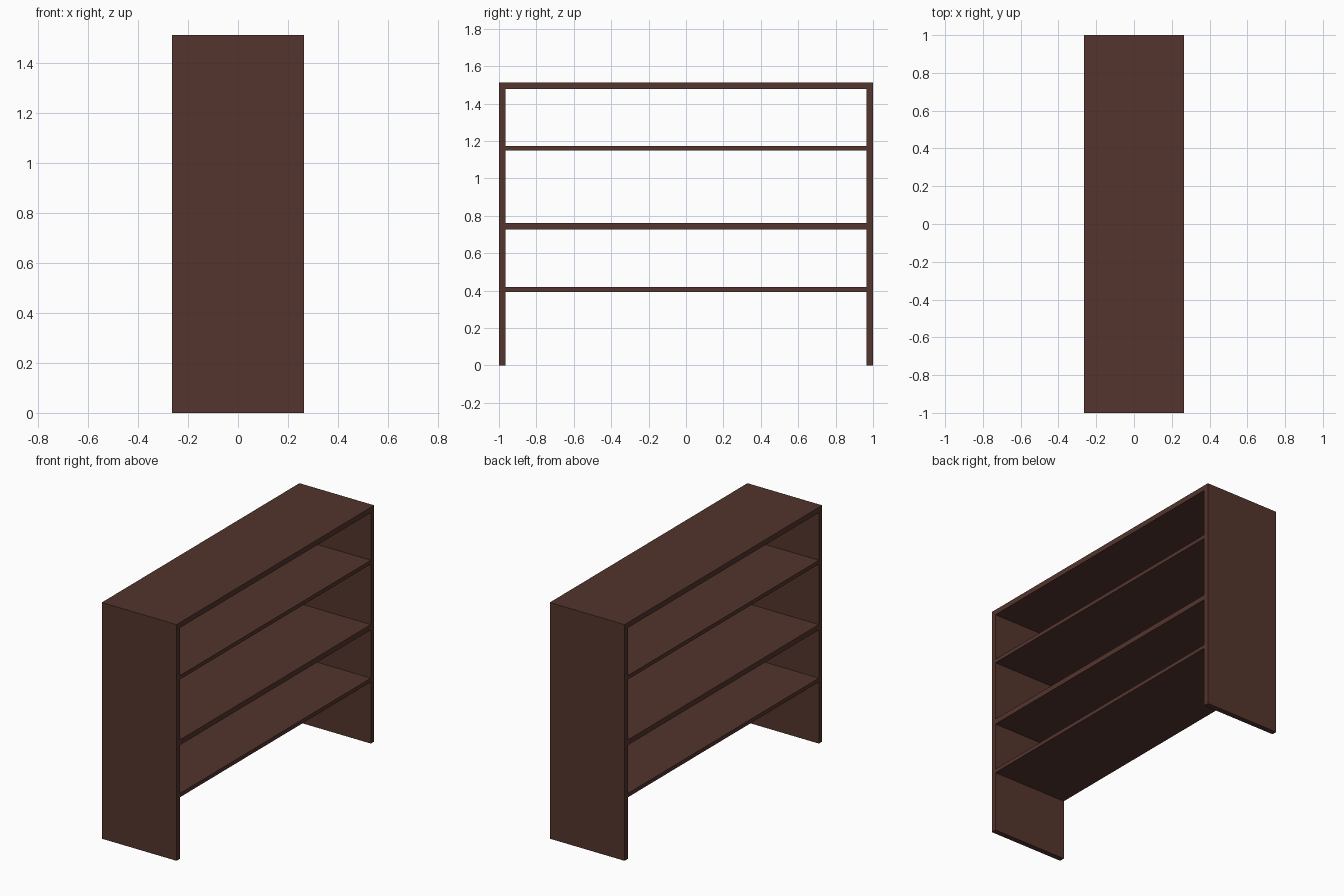
import bpy

cube = bpy.data.objects.get("Cube")
if cube:
    bpy.data.objects.remove(cube, do_unlink=True)

# Dark brown wood
BROWN = (0.087, 0.035, 0.026, 1)
wood = bpy.data.materials.new("dark_brown_wood")
wood.use_nodes = True
wood.diffuse_color = BROWN
bsdf = wood.node_tree.nodes["Principled BSDF"]
bsdf.inputs["Base Color"].default_value = BROWN

DEPTH, LENGTH, HEIGHT, PANEL = 0.53, 2.0, 1.513, 0.034
INNER = LENGTH - 2 * PANEL


def board(name, y, bottom, length, height):
    """Flat board spanning the full depth, standing on the given height."""
    bpy.ops.mesh.primitive_cube_add(size=1, location=(0, y, bottom + height / 2))
    obj = bpy.context.object
    obj.name = name
    obj.scale = (DEPTH, length, height)
    bpy.ops.object.transform_apply(location=False, rotation=False, scale=True)
    obj.data.materials.append(wood)
    return obj


# Upright end panels
for name, side in (("front_end_panel", -1), ("back_end_panel", 1)):
    board(name, side * (LENGTH - PANEL) / 2, 0, PANEL, HEIGHT)

# Top and fixed middle board are thick, the other shelves thin
for name, bottom, thickness in (
    ("top_board", HEIGHT - PANEL, PANEL),
    ("upper_shelf", 1.149, 0.025),
    ("middle_shelf", 0.728, PANEL),
    ("lower_shelf", 0.394, 0.025),
):
    board(name, 0, bottom, INNER, thickness)
